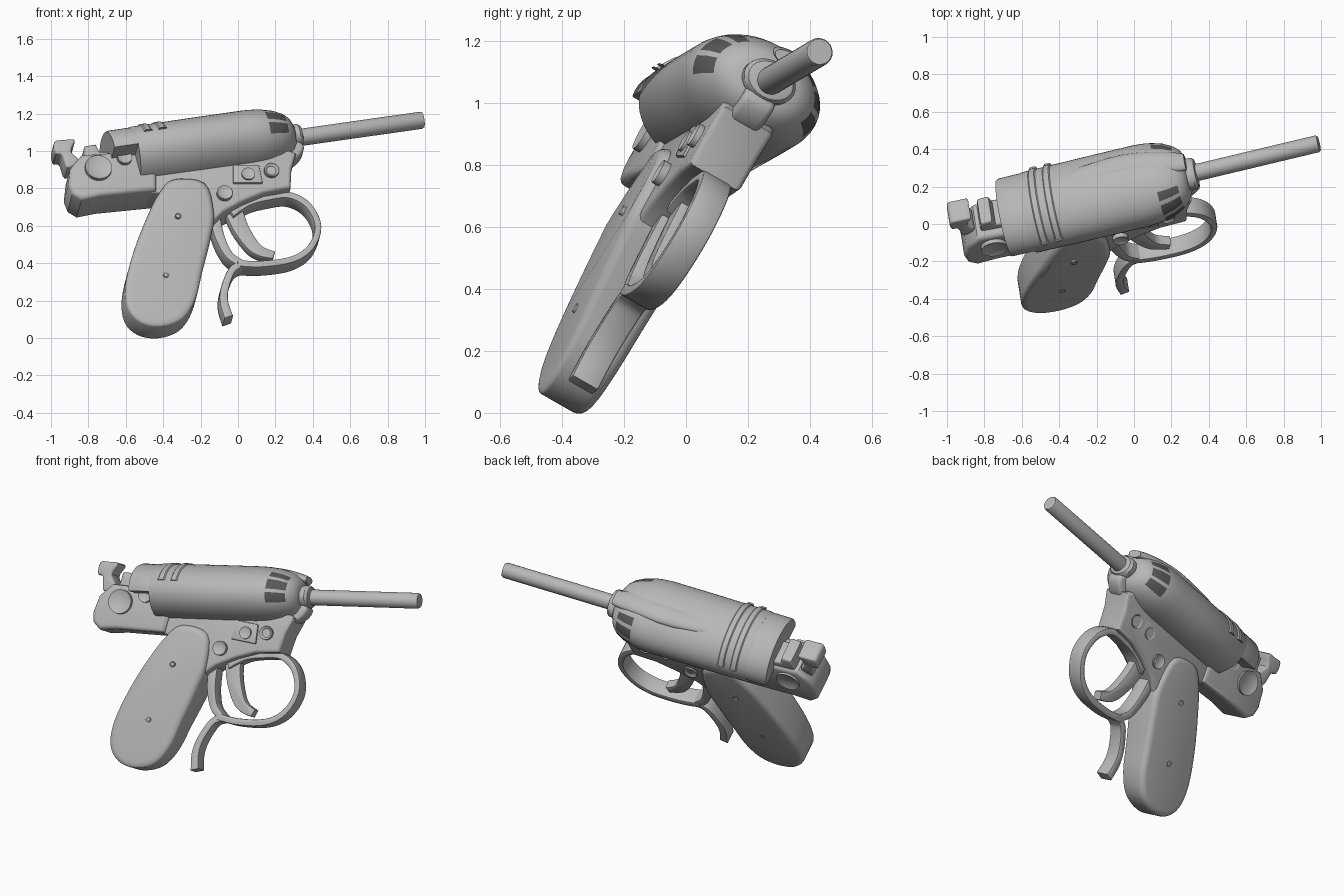
import bpy, bmesh, math
from mathutils import Matrix, Vector

cube = bpy.data.objects.get("Cube")
if cube:
    bpy.data.objects.remove(cube)

# Tilted frame: along the barrel, sideways, and up
ORIGIN = Vector((0, 0.195, 1.025))
ALONG = Vector((0.964, 0.23, 0.137)).normalized()
SIDE = Vector((-0.137, 0.862, -0.495))
SIDE = (SIDE - ALONG * SIDE.dot(ALONG)).normalized()
UP = ALONG.cross(SIDE)
FRAME = Matrix((ALONG, SIDE, UP)).transposed().to_4x4()
FRAME.translation = ORIGIN
parts = []


def material(name, value):
    m = bpy.data.materials.new(name)
    m.use_nodes = True
    colour = (value, value, value, 1)
    m.diffuse_color = colour
    m.node_tree.nodes["Principled BSDF"].inputs["Base Color"].default_value = colour
    return m


GREY = material("grey metal", 0.48)
DARK = material("dark vent", 0.1)


def finish(name, bm):
    bmesh.ops.recalc_face_normals(bm, faces=bm.faces)
    mesh = bpy.data.meshes.new(name)
    bm.to_mesh(mesh)
    bm.free()
    mesh.materials.append(GREY)
    mesh.materials.append(DARK)
    ob = bpy.data.objects.new(name, mesh)
    bpy.context.collection.objects.link(ob)
    ob.matrix_world = FRAME
    parts.append(ob)
    return ob


def local(x, z, n=0):
    """Point at elevation x, z and sideways depth n, in the tilted frame."""
    u = x - ORIGIN.x - SIDE.x * n
    v = z - ORIGIN.z - SIDE.z * n
    det = ALONG.x * UP.z - UP.x * ALONG.z
    return Vector(((u * UP.z - UP.x * v) / det, n, (ALONG.x * v - ALONG.z * u) / det))


def smooth(points, closed=True, steps=4):
    """Catmull-Rom curve through the points."""
    pts = [Vector(p) for p in points]
    count = len(pts)
    out = []
    for i in range(count if closed else count - 1):
        ids = [i - 1, i, i + 1, i + 2]
        p, q, r, s = [pts[j % count] if closed else pts[max(0, min(count - 1, j))] for j in ids]
        for k in range(steps):
            t = k / steps
            out.append(0.5 * (2 * q + (r - p) * t + (2 * p - 5 * q + 4 * r - s) * t * t
                              + (3 * q - p - 3 * r + s) * t ** 3))
    if not closed:
        out.append(pts[-1])
    return out


def slab(name, outline, half, centre=0.0, bevel=0.02, segments=3):
    """Outline extruded sideways with rounded rims."""
    bm = bmesh.new()
    flat = [local(p[0], p[1], centre) for p in outline]
    caps = [[bm.verts.new(p + Vector((0, s * half, 0))) for p in flat] for s in (-1, 1)]
    for cap in caps:
        bm.faces.new(cap)
    n = len(flat)
    for i in range(n):
        j = (i + 1) % n
        bm.faces.new((caps[0][i], caps[0][j], caps[1][j], caps[1][i]))
    bmesh.ops.recalc_face_normals(bm, faces=bm.faces)
    rims = [e for e in bm.edges if any(len(f.verts) == n for f in e.link_faces)]
    bmesh.ops.bevel(bm, geom=rims, offset=bevel, segments=segments, profile=0.5,
                    affect='EDGES', clamp_overlap=True)
    return finish(name, bm)


def band(name, path, thick, half, taper=1.0, centre=0.015):
    """Strip of the given thickness following a path."""
    pts = smooth(path, False, 5)
    left, right = [], []
    for i, p in enumerate(pts):
        d = (pts[min(i + 1, len(pts) - 1)] - pts[max(i - 1, 0)]).normalized()
        w = thick / 2 * (1 + (taper - 1) * i / (len(pts) - 1))
        side = Vector((-d.y, d.x)) * w
        left.append(p + side)
        right.append(p - side)
    return slab(name, left + right[::-1], half, centre, 0.008, 2)


def tube(name, rings, rn, rb, sides=48, floor=-1.0, vent=None):
    """Loft of ellipses along the barrel axis, cut flat below the floor."""
    bm = bmesh.new()
    loops = []
    for a, s in rings:
        loops.append([bm.verts.new((a, rn * s * math.cos(2 * math.pi * k / sides),
                                    max(floor, rb * s * math.sin(2 * math.pi * k / sides))))
                      for k in range(sides)])
    for i in range(len(loops) - 1):
        for k in range(sides):
            j = (k + 1) % sides
            f = bm.faces.new((loops[i][k], loops[i][j], loops[i + 1][j], loops[i + 1][k]))
            if vent and vent(rings[i][0], rings[i + 1][0], k):
                f.material_index = 1
    bm.faces.new(loops[0])
    bm.faces.new(loops[-1])
    return finish(name, bm)


def stud(name, x, z, radius, n0, n1, dish=0.0):
    """Sideways pin from depth n0 to n1, placed by its visible end n0."""
    bm = bmesh.new()
    c = local(x, z, n0)
    m = Matrix.Translation((c.x, (n0 + n1) / 2, c.z)) @ Matrix.Rotation(math.pi / 2, 4, 'X')
    bmesh.ops.create_cone(bm, cap_ends=True, segments=24, radius1=radius, radius2=radius,
                          depth=abs(n1 - n0), matrix=m)
    caps = [f for f in bm.faces if len(f.verts) > 4]
    bmesh.ops.inset_individual(bm, faces=caps, thickness=radius * 0.35, depth=-dish)
    return finish(name, bm)


# Body with nose vents, three on each side
VENTS = {24, 25, 26, 20, 21, 22, 17, 18}
VENTS |= {(23 - k) % 48 for k in VENTS}
tube("body", [(-0.59, 0.97), (-0.58, 0.99), (-0.2, 1.0), (0.04, 1.0), (0.1, 0.98), (0.14, 0.95),
              (0.2, 0.87), (0.25, 0.75), (0.28, 0.62), (0.3, 0.45)], 0.235, 0.17,
     vent=lambda a, b, k: a > 0.13 and b < 0.26 and k in VENTS)
tube("rear_collar", [(-0.72, 0.95), (-0.71, 0.975), (-0.55, 0.98)], 0.235, 0.168, floor=-0.02)
for i, a in enumerate((-0.54, -0.46)):
    tube("top_ring_%d" % i, [(a, 0.98), (a + 0.008, 1.025), (a + 0.037, 1.025), (a + 0.045, 0.98)],
         0.235, 0.17, floor=0.05)
tube("nose_collar", [(0.27, 1.0), (0.285, 1.1), (0.33, 1.1), (0.345, 0.95), (0.35, 0.7)], 0.082, 0.062, 24)
tube("barrel", [(0.3, 1.0), (1.015, 1.0), (1.025, 0.9)], 0.046, 0.046, 24)

# Broad spine along the top of the body
spine = tube("top_spine", [(-0.4, 0.3), (-0.25, 0.8), (-0.1, 1), (0.0, 1), (0.07, 1), (0.14, 0.97), (0.2, 0.92),
                           (0.26, 0.85), (0.31, 0.7)], 0.07, 0.033, 24)
for v in spine.data.vertices:
    nose = max(0, v.co.x)
    v.co.y += 0.06 * (1 - 2 * nose)
    v.co.z += 0.142 - 0.45 * nose ** 2

# Frame and rear housing
slab("frame", [(-0.6, 0.75), (-0.42, 0.73), (-0.4, 0.6), (-0.14, 0.58), (-0.09, 0.63), (0.02, 0.69),
               (0.13, 0.735), (0.27, 0.76), (0.275, 0.86), (0.3, 0.945), (0.2, 0.99), (0, 0.98),
               (-0.6, 0.9)], 0.095, 0.005, 0.02)
slab("nose_boss", smooth([(0.15, 0.92), (0.27, 0.92), (0.33, 0.96), (0.345, 1.01), (0.28, 1.04), (0.15, 1.02)]),
     0.055, 0.0, 0.02)
slab("rear_housing", [(-0.91, 0.86), (-0.92, 0.77), (-0.9, 0.72), (-0.85, 0.69), (-0.75, 0.71), (-0.45, 0.74),
                      (-0.45, 0.96), (-0.62, 0.98), (-0.7, 0.94), (-0.85, 0.93)], 0.112, 0.005, 0.025)
slab("cocking_piece", smooth([(-0.99, 1.02), (-0.94, 1.03), (-0.88, 1.03), (-0.9, 0.97), (-0.86, 0.92),
                              (-0.92, 0.88), (-0.95, 0.95), (-0.985, 0.96)]), 0.065, 0.02, 0.015)
slab("rear_sight_block", [(-0.83, 0.9), (-0.83, 0.99), (-0.77, 1.0), (-0.75, 0.96), (-0.7, 0.96), (-0.68, 0.9)],
     0.08, 0.02, 0.015)
stud("toggle_knob", -0.745, 0.915, 0.072, -0.13, 0.13, 0.012)
stud("small_knob", -0.605, 0.97, 0.04, -0.13, 0.12, 0.008)

# Grip, thinner towards the heel, with screws
grip = slab("grip", smooth([(-0.36, 0.8), (-0.44, 0.72), (-0.5, 0.6), (-0.57, 0.42), (-0.61, 0.25),
                            (-0.595, 0.13), (-0.52, 0.06), (-0.41, 0.045), (-0.3, 0.085), (-0.235, 0.18),
                            (-0.2, 0.32), (-0.155, 0.5), (-0.14, 0.62), (-0.19, 0.78)]), 0.12, 0.0, 0.035, 4)
for v in grip.data.vertices:
    if v.co.y < 0:
        v.co.y *= 1 - 1.05 * max(0, -v.co.z - 0.45)
stud("upper_grip_screw", -0.32, 0.655, 0.016, -0.122, 0.122, 0.004)
stud("lower_grip_screw", -0.385, 0.34, 0.016, -0.087, 0.122, 0.004)

# Side plate and pins
slab("side_plate", [(-0.04, 0.78), (0.12, 0.78), (0.1, 0.88), (-0.04, 0.88)], 0.1, 0, 0.008, 2)
stud("plate_pin", 0.055, 0.88, 0.036, -0.11, 0.105, 0.006)
stud("front_pin", 0.18, 0.9, 0.04, -0.11, 0.105, 0.01)
stud("trigger_pin", -0.07, 0.78, 0.042, -0.115, 0.11, 0.01)

# Trigger guard, its tail and the trigger
band("guard_loop", [(-0.04, 0.64), (0.05, 0.7), (0.16, 0.73), (0.27, 0.74), (0.37, 0.685), (0.422, 0.575),
                    (0.383, 0.463), (0.283, 0.397), (0.12, 0.372), (-0.01, 0.377)], 0.035, 0.052)
band("guard_strut", [(-0.13, 0.62), (-0.1, 0.51), (-0.05, 0.42), (0.02, 0.375)], 0.06, 0.048, 0.6)
band("guard_tail", [(0.02, 0.375), (-0.035, 0.345), (-0.075, 0.25), (-0.08, 0.17), (-0.055, 0.09)],
     0.035, 0.048, 1.4)
band("trigger", [(-0.03, 0.68), (0.01, 0.58), (0.07, 0.49), (0.12, 0.45), (0.19, 0.43)], 0.1, 0.03, 0.4)

bpy.ops.object.select_all(action='DESELECT')
for ob in parts:
    ob.select_set(True)
bpy.context.view_layer.objects.active = parts[0]
bpy.ops.object.shade_smooth_by_angle(angle=math.radians(35))
